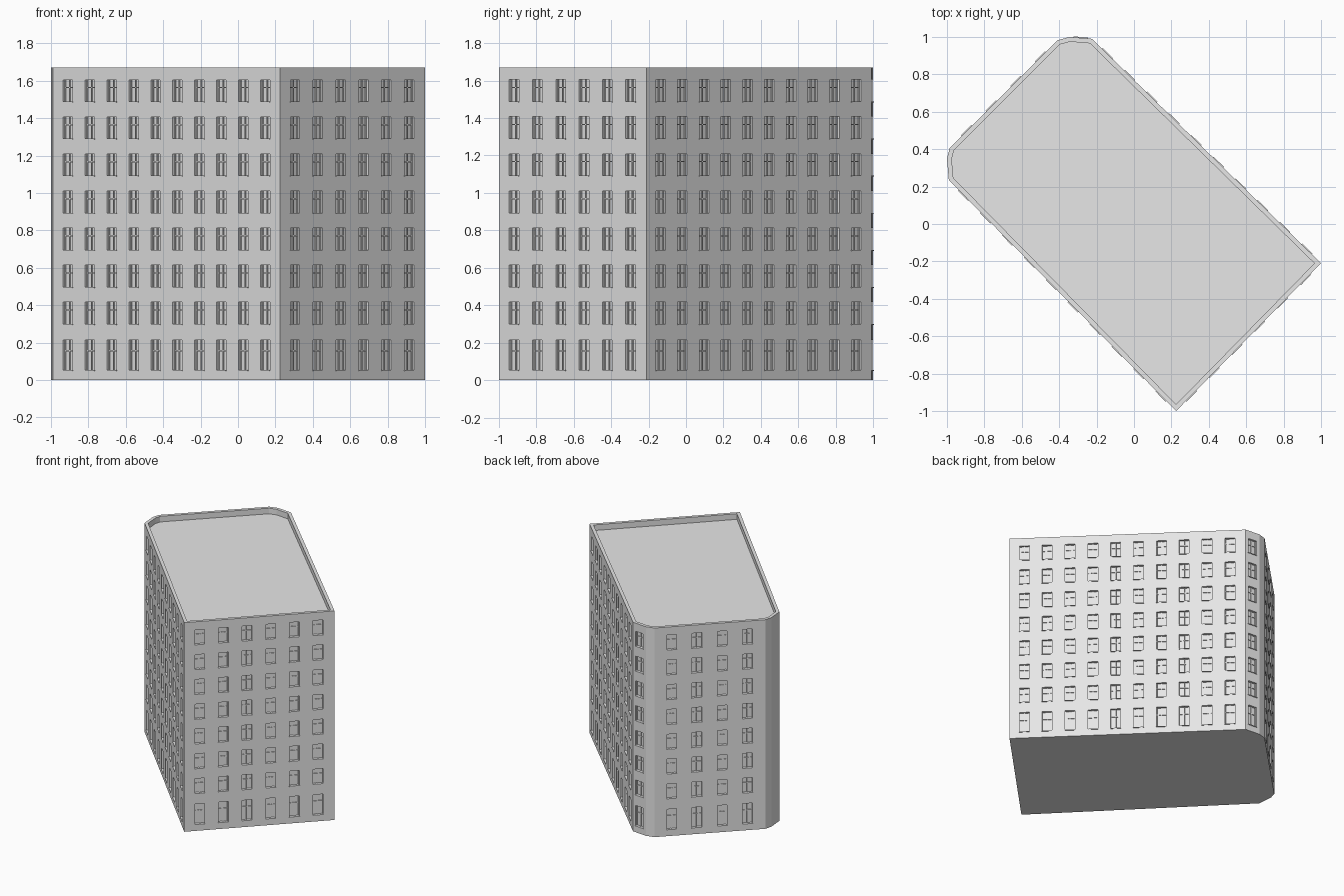
import bpy, bmesh
from mathutils import Vector

if "Cube" in bpy.data.objects:
    bpy.data.objects.remove(bpy.data.objects["Cube"])

H, ROOF, RIM = 1.67, 1.625, 0.025      # wall top, roof deck, parapet thickness
WIN_W, DEPTH = 0.072, 0.018            # window width, recess depth
UP = Vector((0, 0, 1))

# footprint corners, counter-clockwise from the front corner
FOOT = [Vector((x, y, 0)) for x, y in [
    (0.225, -1.0), (1.0, -0.21), (-0.225, 0.99), (-0.345, 1.0),
    (-0.41, 0.982), (-0.985, 0.406), (-1.0, 0.35), (-0.99, 0.235)]]
N = len(FOOT)
# wall index -> (first, last window centre as a fraction of the wall, count)
WINDOWS = {0: (0.103, 0.891, 6), 1: (0.0625, 0.933, 10), 2: (0.5, 0.5, 1),
           4: (0.155, 0.84, 4), 7: (0.066, 0.934, 10)}
# sill and head height of every floor
FLOORS = [(0.053, 0.214)] + [(0.30 + 0.198 * i, 0.417 + 0.198 * i) for i in range(7)]

wall_mat = bpy.data.materials.new("light grey")
wall_mat.diffuse_color = (0.8, 0.8, 0.8, 1)
wall_mat.use_nodes = True
wall_mat.node_tree.nodes["Principled BSDF"].inputs["Base Color"].default_value = wall_mat.diffuse_color


def make_object(name, bm):
    bmesh.ops.remove_doubles(bm, verts=bm.verts, dist=1e-5)
    me = bpy.data.meshes.new(name)
    bm.to_mesh(me)
    bm.free()
    me.materials.append(wall_mat)
    ob = bpy.data.objects.new(name, me)
    bpy.context.collection.objects.link(ob)


def face(bm, pts):
    bm.faces.new([bm.verts.new(p) for p in pts])


def wall_frame(i):
    """Start point, direction, outward normal and length of a wall."""
    a, b = FOOT[i], FOOT[(i + 1) % N]
    t = (b - a).normalized()
    return a, t, Vector((t.y, -t.x, 0)), (b - a).length


def centres(i):
    if i not in WINDOWS:
        return []
    first, last, n = WINDOWS[i]
    length = wall_frame(i)[3]
    return [length * (first + (last - first) * k / max(n - 1, 1)) for k in range(n)]


def wall_box(bm, i, u0, u1, z0, z1, d0, d1):
    """Box given in wall coordinates: along, up, and outward depth."""
    a, t, n, _ = wall_frame(i)
    def P(u, z, d):
        return a + t * u + UP * z + n * d
    lo = [P(u0, z0, d0), P(u1, z0, d0), P(u1, z0, d1), P(u0, z0, d1)]
    hi = [p + UP * (z1 - z0) for p in lo]
    before = len(bm.faces)
    face(bm, lo)
    face(bm, hi)
    for k in range(4):
        m = (k + 1) % 4
        face(bm, [lo[k], lo[m], hi[m], hi[k]])


# walls with recessed window openings
bm = bmesh.new()
for i in range(N):
    a, t, n, length = wall_frame(i)
    us, zs = [0], [0]
    for c in centres(i):
        us += [c - WIN_W / 2, c + WIN_W / 2]
    us.append(length)
    if len(us) > 2:
        for z0, z1 in FLOORS:
            zs += [z0, z1]
    zs.append(H)
    for j in range(len(us) - 1):
        for k in range(len(zs) - 1):
            q = [a + t * u + UP * z for u, z in (
                (us[j], zs[k]), (us[j + 1], zs[k]),
                (us[j + 1], zs[k + 1]), (us[j], zs[k + 1]))]
            if j % 2 and k % 2:          # opening: reveals and pane
                r = [p - n * DEPTH for p in q]
                face(bm, r)
                for m in range(4):
                    w = (m + 1) % 4
                    face(bm, [q[m], q[w], r[w], r[m]])
            else:
                face(bm, q)

# parapet rim, roof deck and underside
inner = []
for i in range(N):
    n0, n1 = wall_frame(i - 1 if i else N - 1)[2], wall_frame(i)[2]
    inner.append(FOOT[i] - (n0 + n1) * (RIM / (1 + n0.dot(n1))))
for i in range(N):
    j = (i + 1) % N
    face(bm, [FOOT[i] + UP * H, FOOT[j] + UP * H, inner[j] + UP * H, inner[i] + UP * H])
    face(bm, [inner[i] + UP * H, inner[j] + UP * H, inner[j] + UP * ROOF, inner[i] + UP * ROOF])
face(bm, [p + UP * ROOF for p in inner])
face(bm, list(reversed(FOOT)))
make_object("building_shell", bm)

# window bars and sills
bars, sills = bmesh.new(), bmesh.new()
for i in WINDOWS:
    for c in centres(i):
        l, r = c - WIN_W / 2, c + WIN_W / 2
        for z0, z1 in FLOORS:
            zt = z0 + (z1 - z0) * 0.64
            back, front = -DEPTH, -DEPTH + 0.006
            wall_box(bars, i, c - 0.003, c + 0.003, z0, z1, back, front)
            wall_box(bars, i, l, r, zt - 0.003, zt + 0.003, back, front)
            for u in (l, r - 0.005):
                wall_box(bars, i, u, u + 0.005, z0, z1, back, front)
            wall_box(sills, i, l - 0.003, r + 0.003, z0 - 0.005, z0, -0.004, 0.005)
for name, b in (("window_bars", bars), ("window_sills", sills)):
    bmesh.ops.recalc_face_normals(b, faces=b.faces)
    make_object(name, b)

# consistent outward normals
for ob in bpy.context.collection.objects:
    b = bmesh.new()
    b.from_mesh(ob.data)
    bmesh.ops.recalc_face_normals(b, faces=b.faces)
    b.to_mesh(ob.data)
    b.free()
